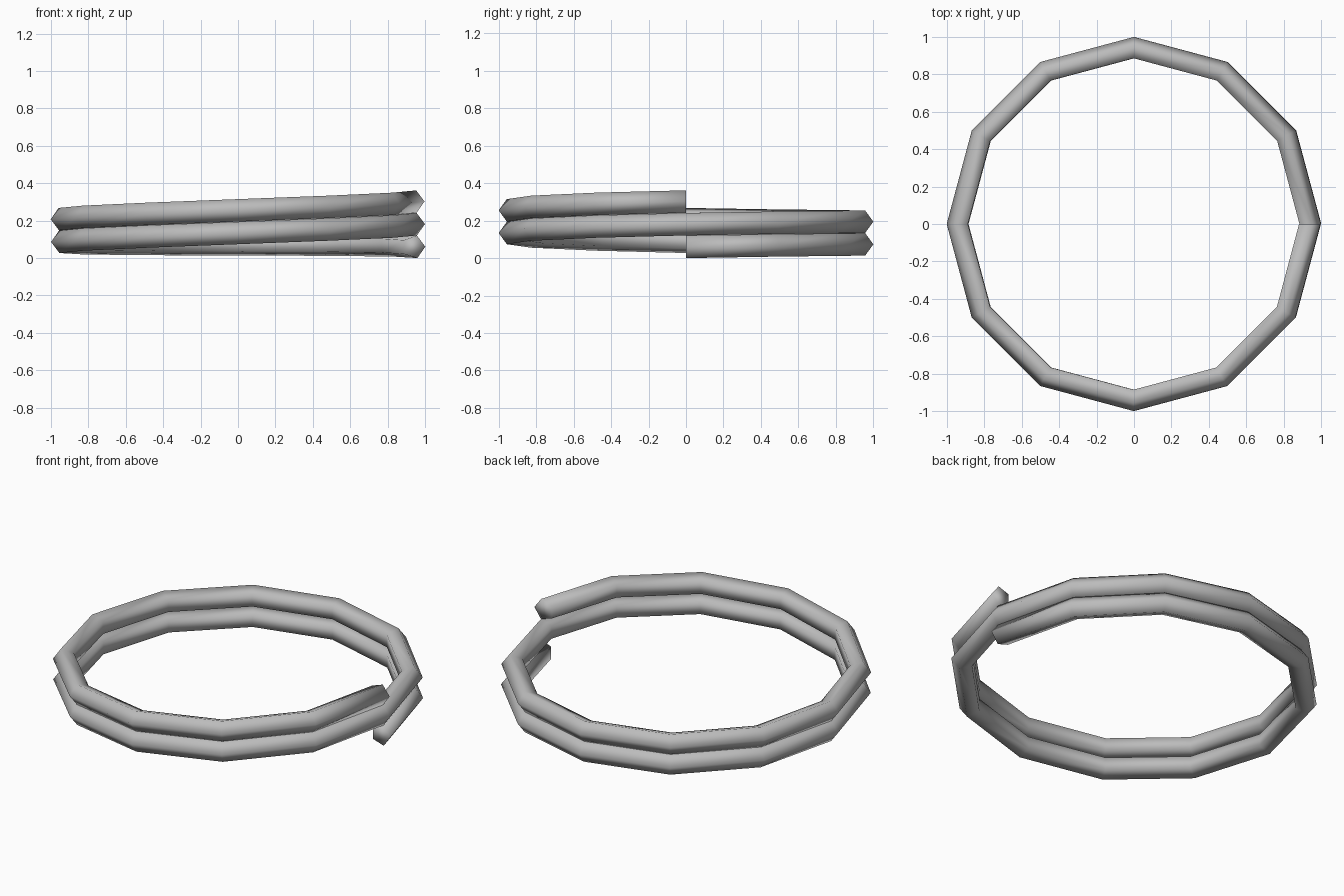
import bpy, bmesh
from math import sin, cos, tau
from mathutils import Matrix

cube = bpy.data.objects.get("Cube")
if cube:
    bpy.data.objects.remove(cube, do_unlink=True)

SEGMENTS, TURNS, SIDES = 12, 2, 5
COIL_RADIUS, TUBE_RADIUS, PITCH = 0.937, 0.063, 0.121
TILT = 0.0175

# Plain grey material
grey = bpy.data.materials.new("plain grey")
grey.use_nodes = True
colour = (0.5, 0.5, 0.5, 1)
grey.diffuse_color = colour
grey.node_tree.nodes["Principled BSDF"].inputs["Base Color"].default_value = colour

# Five-sided tube swept along a coarse two-turn helix
bm = bmesh.new()
rings = []
for i in range(SEGMENTS * TURNS + 1):
    turn = tau * i / SEGMENTS
    ring = []
    for j in range(SIDES):
        a = tau * j / SIDES
        r = COIL_RADIUS + TUBE_RADIUS * cos(a)
        z = TUBE_RADIUS * sin(a) + PITCH * i / SEGMENTS
        ring.append(bm.verts.new((r * cos(turn), r * sin(turn), z)))
    rings.append(ring)
for low, high in zip(rings, rings[1:]):
    for j in range(SIDES):
        k = (j + 1) % SIDES
        bm.faces.new((low[j], low[k], high[k], high[j]))

# Closed ends
bm.faces.new(rings[0])
bm.faces.new(rings[-1])
bmesh.ops.recalc_face_normals(bm, faces=bm.faces)

# Slight lean of the whole coil, then rest it on the ground
bm.transform(Matrix.Rotation(-TILT, 4, 'Y'))
xs = [v.co.x for v in bm.verts]
bm.transform(Matrix.Translation((-(min(xs) + max(xs)) / 2, 0,
                                 -min(v.co.z for v in bm.verts))))
for f in bm.faces:
    f.smooth = True

mesh = bpy.data.meshes.new("coil_ring")
bm.to_mesh(mesh)
bm.free()
mesh.materials.append(grey)
bpy.context.collection.objects.link(bpy.data.objects.new("coil_ring", mesh))
